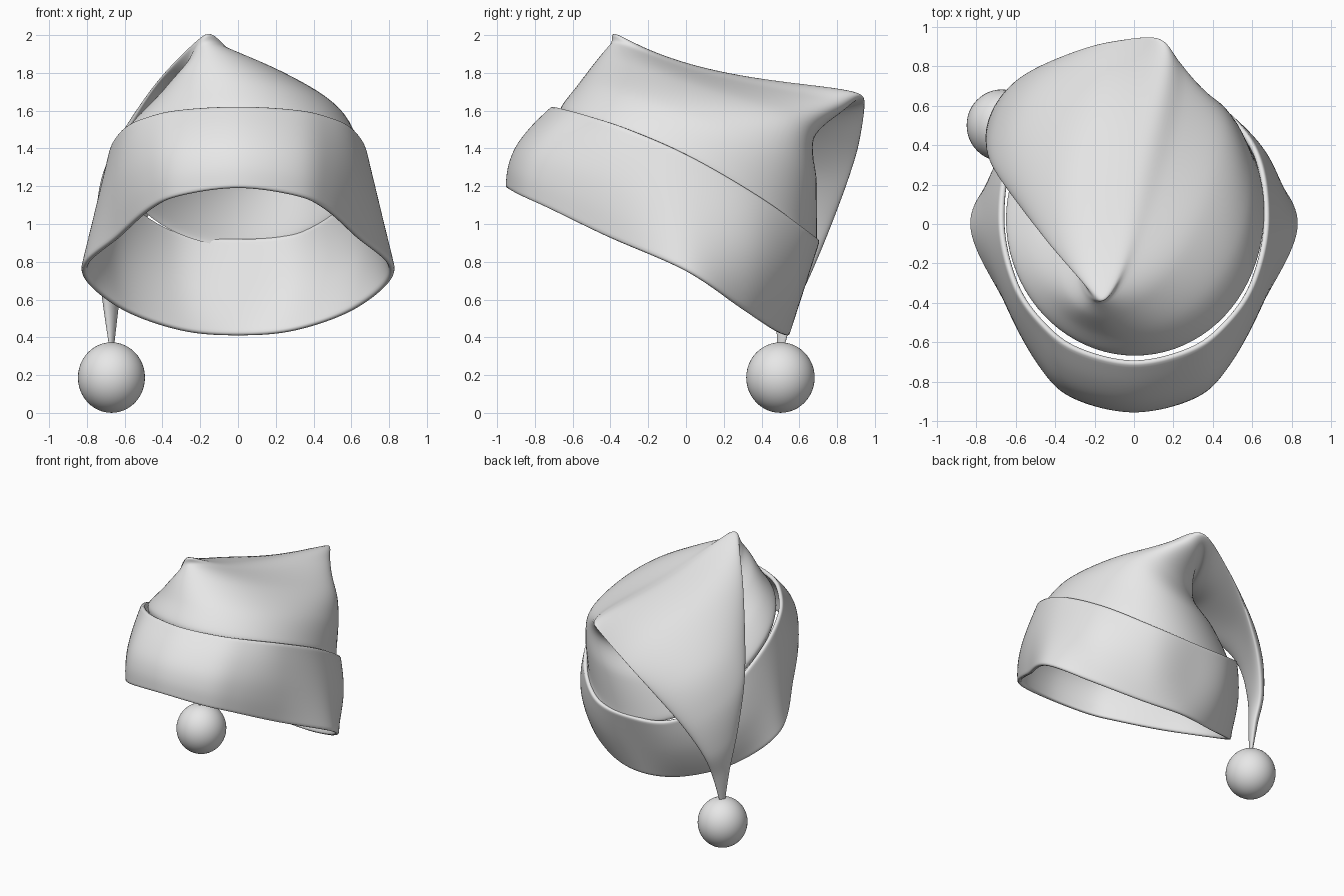
import bpy, math
from mathutils import Vector as V

if "Cube" in bpy.data.objects:
    bpy.data.objects.remove(bpy.data.objects["Cube"])

grey = bpy.data.materials.new("light_grey")
grey.diffuse_color = (0.8, 0.8, 0.8, 1)
grey.use_nodes = True
grey.node_tree.nodes["Principled BSDF"].inputs["Base Color"].default_value = grey.diffuse_color


def spline(pts, n, closed):
    """Catmull-Rom curve through points, n samples per span."""
    m, out = len(pts), []
    for i in range(m if closed else m - 1):
        get = lambda k: pts[k % m] if closed else pts[max(0, min(m - 1, k))]
        a, b, c, d = (get(i + k) for k in (-1, 0, 1, 2))
        for s in range(n):
            t = s / n
            out.append(b + (c - a) * (t / 2) + (a * 2 - b * 5 + c * 4 - d) * (t * t / 2)
                       + (b * 3 - a - c * 3 + d) * (t ** 3 / 2))
    if not closed:
        out.append(pts[-1].copy())
    return out


def loft(name, rings, n):
    """Smooth skin through closed rings with equal point counts."""
    count = len(rings[0])
    cols = [spline([r[j] for r in rings], n, False) for j in range(count)]
    rows = len(cols[0])
    verts = [cols[j][i] for i in range(rows) for j in range(count)]
    faces = [(i * count + j, i * count + (j + 1) % count,
              (i + 1) * count + (j + 1) % count, (i + 1) * count + j)
             for i in range(rows - 1) for j in range(count)]
    me = bpy.data.meshes.new(name)
    me.from_pydata(verts, [], faces)
    me.materials.append(grey)
    me.shade_smooth()
    ob = bpy.data.objects.new(name, me)
    bpy.context.collection.objects.link(ob)
    return ob


def mirrored(half):
    """Close a front-to-back half outline across x = 0."""
    return half + [V((-p.x, p.y, p.z)) for p in half[-2:0:-1]]


# Folded cuff: wide, tilted lower edge up to a slightly squared oval upper edge
low = [V(p) for p in ((0, -.94, 1.19), (.3, -.87, 1.15), (.46, -.72, 1.08), (.63, -.41, .93),
                      (.82, 0, .75), (.63, .28, .56), (.31, .46, .44), (0, .53, .41))]
bulge = (.07, .07, .05, .03, 0, .045, .03, 0)
top = []
for a in (0, 24, 42, 64, 92, 122, 151, 180):
    a = math.radians(a)
    wide = 1 + .07 * max(0, -math.sin(2 * a))
    x, y = .665 * wide * math.sin(a), -.695 * wide * math.cos(a)
    top.append(V((x, y, 1.37 - .5 * y - .21 * y * y)))
rings = []
for v in (0, .25, .5, .75, 1):
    half = []
    for p, q, b in zip(low, top, bulge):
        out = V((p.x, p.y, 0)).normalized() * b * math.sin(math.pi * v)
        half.append(p.lerp(q, v) + out)
    rings.append(spline(mirrored(half), 7, True))
cuff = loft("cuff", rings, 4)
mod = cuff.modifiers.new("thickness", 'SOLIDIFY')
mod.thickness, mod.offset = .032, 0
mod = cuff.modifiers.new("round_edges", 'SUBSURF')
mod.levels = mod.render_levels = 1


# Crown and folded-over tail: each ring is front, right, back, left;
# push moves its back-right corner outwards
def ring4(f, r, b, l, push=0, n=80):
    f, r, b, l = V(f), V(r), V(b), V(l)
    mid, c1, s1, c2 = (f + r + b + l) / 4, (r - l) / 2, (b - f) / 2, (r + l - f - b) / 4
    out = []
    for k in range(n):
        t = 2 * math.pi * k / n
        p = mid + c1 * math.cos(t) + s1 * math.sin(t) + c2 * math.cos(2 * t)
        out.append(p + V((.7, .7, .2)) * push * max(0, math.cos(t - math.pi / 4)) ** 3)
    return out


crown = [
    ((0, -.66, 1.62), (.64, .02, 1.38), (0, .68, .94), (-.64, .02, 1.38)),
    ((-.06, -.57, 1.74), (.55, .05, 1.56), (.08, .67, 1.2), (-.53, .05, 1.48)),
    ((-.13, -.47, 1.87), (.38, .16, 1.68), (.14, .64, 1.43), (-.38, .08, 1.56)),
    ((-.18, -.4, 1.95), (.13, .17, 1.77), (.16, .82, 1.6), (-.24, .17, 1.62)),
    ((-.2, -.36, 1.985), (-.05, .12, 1.82), (.12, .94, 1.67), (-.26, .2, 1.64)),
    ((-.42, -.11, 1.76), (-.3, .38, 1.68), (-.13, .92, 1.45), (-.36, .36, 1.54)),
    ((-.6, .12, 1.48), (-.55, .53, 1.41), (-.33, .86, 1.24), (-.49, .5, 1.32)),
    ((-.72, .3, 1.22), (-.67, .59, 1.12), (-.51, .77, 1), (-.6, .52, 1.07)),
    ((-.74, .41, .9), (-.72, .57, .82), (-.62, .67, .76), (-.65, .51, .8)),
    ((-.71, .47, .6), (-.7, .54, .58), (-.64, .58, .56), (-.65, .5, .58)),
]
pushes = [.05, .08, .1, .06] + [0] * 6
skin = [ring4(*r, p) for r, p in zip(crown, pushes)]
skin.insert(0, [p - V((0, 0, .06)) for p in skin[0]])
skin.append([V((-.67, .5, .35)) + (p - V((-.675, .52, .58))) * .3 for p in skin[-1]])
loft("crown_and_tail", skin, 8)

# Pompom at the end of the tail
bpy.ops.mesh.primitive_uv_sphere_add(segments=48, ring_count=24, radius=.183,
                                     location=(-.67, .5, .187))
ball = bpy.context.object
ball.name = "pompom"
ball.scale = (.97, .99, 1.02)
ball.data.materials.append(grey)
bpy.ops.object.shade_smooth()
